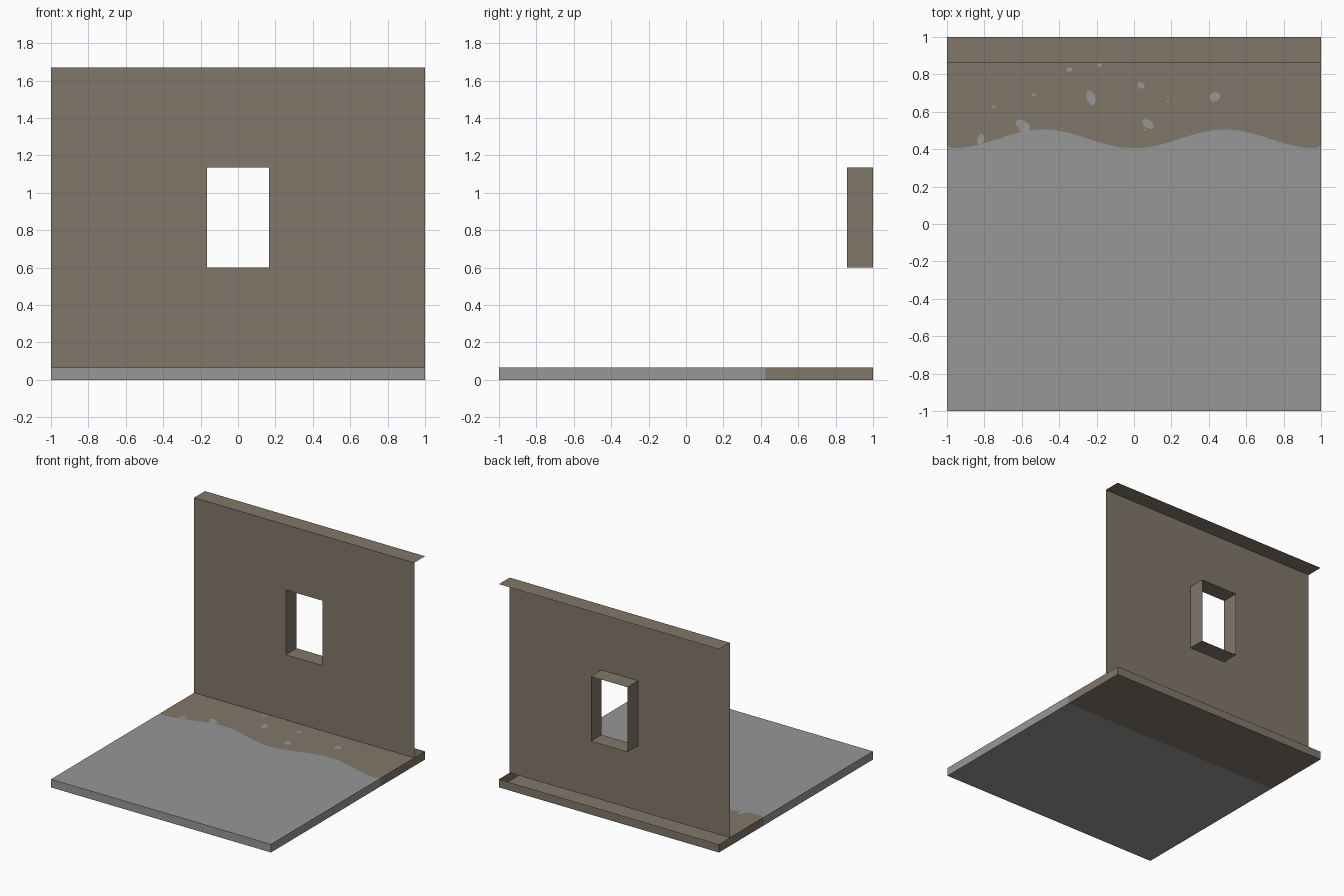
import bpy, math

if "Cube" in bpy.data.objects:
    bpy.data.objects.remove(bpy.data.objects["Cube"])


def material(name, rgb):
    m = bpy.data.materials.new(name)
    m.diffuse_color = (*rgb, 1)
    m.use_nodes = True
    m.node_tree.nodes["Principled BSDF"].inputs["Base Color"].default_value = m.diffuse_color
    return m


GREY = material("stone_grey", (0.31, 0.31, 0.31))
BROWN = material("earth_brown", (0.223, 0.184, 0.144))

H = 0.067        # floor thickness
WALL_Y = 0.86    # front plane of the wall
TOP = 1.67       # top of the wall
SPLIT = 0.425    # colour change on the floor's sides and underside


def make(name, faces, mats):
    """faces: list of (points, material index)."""
    verts, polys = [], []
    for pts, _ in faces:
        polys.append(tuple(range(len(verts), len(verts) + len(pts))))
        verts += pts
    me = bpy.data.meshes.new(name)
    me.from_pydata(verts, [], polys)
    for m in mats:
        me.materials.append(m)
    for p, (_, i) in zip(me.polygons, faces):
        p.material_index = i
    ob = bpy.data.objects.new(name, me)
    bpy.context.collection.objects.link(ob)
    return ob


def wave(x):
    # edge between stone and earth, clipped slightly at the two ends
    y = 0.455 - 0.05 * math.cos(2 * math.pi * x / 0.97)
    return y + max(0, abs(x) - 0.97) * 0.5


def flat(x0, x1, y0, y1, z):
    return [(x0, y0, z), (x1, y0, z), (x1, y1, z), (x0, y1, z)]


# floor slab: wavy two-colour top, open behind the wall
floor = []
N = 80
for i in range(N):
    a, b = -1 + 2 * i / N, -1 + 2 * (i + 1) / N
    wa, wb = wave(a), wave(b)
    floor.append(([(a, -1, H), (b, -1, H), (b, wb, H), (a, wa, H)], 0))
    floor.append(([(a, wa, H), (b, wb, H), (b, WALL_Y, H), (a, WALL_Y, H)], 1))
for y0, y1, c in ((-1, SPLIT, 0), (SPLIT, 1, 1)):
    floor.append((flat(-1, 1, y0, y1, 0)[::-1], c))
    floor.append(([(1, y0, 0), (1, y1, 0), (1, y1, H), (1, y0, H)], c))
    floor.append(([(-1, y1, 0), (-1, y0, 0), (-1, y0, H), (-1, y1, H)], c))
floor.append(([(-1, -1, 0), (1, -1, 0), (1, -1, H), (-1, -1, H)], 0))
floor.append(([(1, 1, 0), (-1, 1, 0), (-1, 1, H), (1, 1, H)], 1))
make("floor_slab", floor, [GREY, BROWN])

# wall sheet with a window hole
xs = [-1, -0.167, 0.165, 1]
zs = [H, 0.602, 1.135, TOP]
wall = []
for i in range(3):
    for k in range(3):
        if (i, k) != (1, 1):
            wall.append(([(xs[i], WALL_Y, zs[k]), (xs[i + 1], WALL_Y, zs[k]),
                          (xs[i + 1], WALL_Y, zs[k + 1]), (xs[i], WALL_Y, zs[k + 1])], 0))
make("wall", wall, [BROWN])

# ledge along the wall top
make("wall_top", [(flat(-1, 1, WALL_Y, 1, TOP), 0)], [BROWN])

# window reveal, open at front and back
ring = [(xs[1], zs[1]), (xs[2], zs[1]), (xs[2], zs[2]), (xs[1], zs[2])]
reveal = []
for i in range(4):
    (ax, az), (bx, bz) = ring[i], ring[(i + 1) % 4]
    reveal.append(([(ax, WALL_Y, az), (bx, WALL_Y, bz), (bx, 1, bz), (ax, 1, az)], 0))
make("window_reveal", reveal, [BROWN])

# bare stone patches in the earth: x, y, radius x, radius y, tilt
patches = [
    (-0.345, 0.826, 0.017, 0.012, 0), (-0.185, 0.849, 0.015, 0.009, 0),
    (0.037, 0.741, 0.021, 0.017, -0.5), (-0.23, 0.675, 0.023, 0.04, 0.3),
    (0.432, 0.68, 0.03, 0.024, 0.4), (0.075, 0.535, 0.034, 0.021, -0.6),
    (-0.605, 0.535, 0.03, 0.022, -0.3), (-0.585, 0.515, 0.03, 0.03, 0),
    (-0.82, 0.452, 0.017, 0.03, -0.3), (-0.75, 0.626, 0.009, 0.007, 0),
    (-0.535, 0.69, 0.009, 0.007, 0), (0.18, 0.656, 0.007, 0.005, 0),
    (-0.46, 0.752, 0.005, 0.004, 0), (0.057, 0.503, 0.005, 0.006, 0),
]
plates = []
for x, y, rx, ry, t in patches:
    pts = []
    for j in range(16):
        u = 2 * math.pi * j / 16
        px, py = rx * math.cos(u), ry * math.sin(u)
        pts.append((x + px * math.cos(t) - py * math.sin(t),
                    y + px * math.sin(t) + py * math.cos(t), H + 0.0015))
    plates.append((pts, 0))
make("stone_patches", plates, [GREY])
